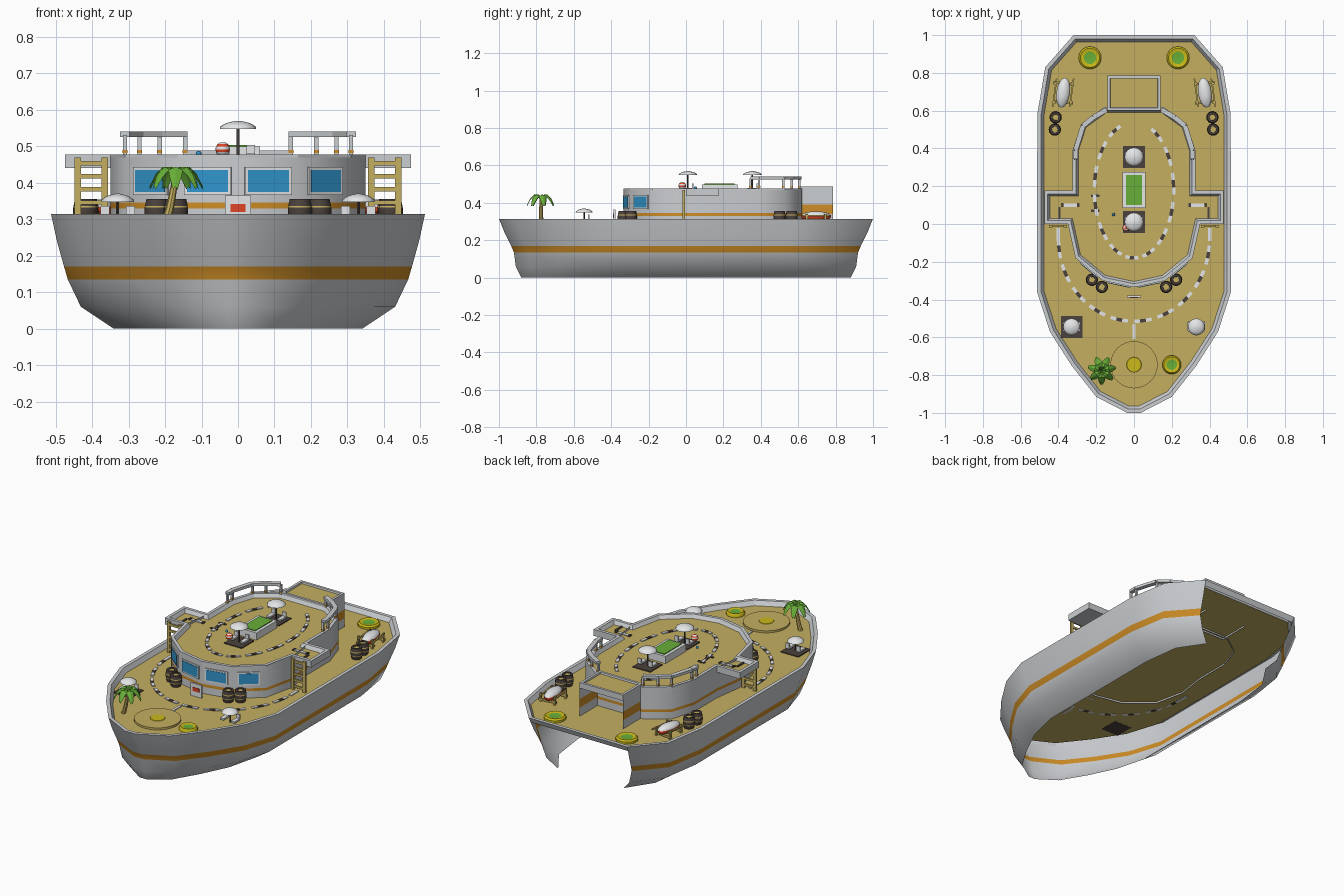
import bpy, bmesh, math
from mathutils import Matrix, Vector

cube = bpy.data.objects.get("Cube")
if cube:
    bpy.data.objects.remove(cube)

COLOURS = {
    "hull_grey": (0.60, 0.62, 0.64), "white": (0.80, 0.81, 0.82),
    "deck_tan": (0.56, 0.43, 0.12), "stripe_orange": (0.62, 0.27, 0.02),
    "window_blue": (0.03, 0.30, 0.60), "leaf_green": (0.14, 0.43, 0.04),
    "trim_red": (0.75, 0.06, 0.02), "ring_yellow": (0.60, 0.49, 0.01),
    "dark_brown": (0.07, 0.053, 0.045)}
NAMES = list(COLOURS)
GREY, WHITE, TAN, ORANGE, BLUE, GREEN, RED, YELLOW, DARK = range(len(NAMES))
MATS = []
for name, rgb in COLOURS.items():
    m = bpy.data.materials.new(name)
    m.use_nodes = True
    m.diffuse_color = (*rgb, 1)
    m.node_tree.nodes["Principled BSDF"].inputs["Base Color"].default_value = (*rgb, 1)
    MATS.append(m)


def make(name, bm, angle=45):
    """Turn a bmesh into an object that carries only the colours it uses."""
    bmesh.ops.recalc_face_normals(bm, faces=bm.faces)
    used = sorted({f.material_index for f in bm.faces})
    for f in bm.faces:
        f.material_index = used.index(f.material_index)
    mesh = bpy.data.meshes.new(name)
    bm.to_mesh(mesh)
    bm.free()
    for i in used:
        mesh.materials.append(MATS[i])
    obj = bpy.data.objects.new(name, mesh)
    bpy.context.collection.objects.link(obj)
    bpy.ops.object.select_all(action='DESELECT')
    obj.select_set(True)
    bpy.context.view_layer.objects.active = obj
    bpy.ops.object.shade_smooth_by_angle(angle=math.radians(angle))


def loft(bm, rings, mats, closed=True, bottom=None, top=None):
    """Skin rings of points; one colour per band, optional caps."""
    vs = [[bm.verts.new(p) for p in r] for r in rings]
    n = len(rings[0])
    for k in range(len(vs) - 1):
        for i in range(n if closed else n - 1):
            j = (i + 1) % n
            f = bm.faces.new((vs[k][i], vs[k][j], vs[k + 1][j], vs[k + 1][i]))
            f.material_index = mats[k] if isinstance(mats, list) else mats
    for ring, m in ((vs[0], bottom), (vs[-1], top)):
        if m is not None:
            bm.faces.new(ring).material_index = m


def box(bm, centre, size, mat, rot=0):
    mtx = Matrix.Translation(centre) @ Matrix.Rotation(rot, 4, 'Z') @ Matrix.Diagonal((*size, 1))
    for v in bmesh.ops.create_cube(bm, size=1, matrix=mtx)["verts"]:
        for f in v.link_faces:
            f.material_index = mat


def beam(bm, a, b, z, width, height, mat):
    d = Vector(b) - Vector(a)
    mid = (Vector(a) + Vector(b)) / 2
    box(bm, (mid.x, mid.y, z), (d.length, width, height), mat, math.atan2(d.y, d.x))


def ellipse(cx, cy, z, rx, ry, n=16, rot=0):
    pts = [(rx * math.cos(t), ry * math.sin(t)) for t in (2 * math.pi * i / n for i in range(n))]
    c, s = math.cos(rot), math.sin(rot)
    return [(cx + x * c - y * s, cy + x * s + y * c, z) for x, y in pts]


def lathe(bm, x, y, z, profile, mats, n=16, bottom=None, top=None):
    loft(bm, [ellipse(x, y, z + h, r, r, n) for r, h in profile], mats, True, bottom, top)


def mirrored(half):
    return half + [(-x, y) for x, y in reversed(half) if x]


def inset(pts, d):
    """Move a clockwise outline inward by d."""
    out = []
    for i, p in enumerate(pts):
        p = Vector(p)
        e1 = (p - Vector(pts[i - 1])).normalized()
        e2 = (Vector(pts[(i + 1) % len(pts)]) - p).normalized()
        n1, n2 = Vector((e1.y, -e1.x)), Vector((e2.y, -e2.x))
        out.append(tuple(p + (n1 + n2) * d / (1 + n1.dot(n2))))
    return out


def at(pts, z, sx=1, sy=1):
    return [(x * sx, y * sy, z) for x, y in pts]


DECK, ROOF = 0.29, 0.457

# Hull shell, open underneath and at the stern
hull = mirrored([(0.32, 1), (0.47, 0.83), (0.512, 0.58), (0.513, -0.36),
                 (0.445, -0.57), (0.33, -0.75), (0.2, -0.915), (0.035, -1)])
bm = bmesh.new()
sections = [(0, 0.665, 0.88), (0.06, 0.84, 0.91), (0.135, 0.91, 0.92), (0.17, 0.93, 0.935),
            (0.24, 0.968, 0.97), (0.315, 1, 1)]
loft(bm, [at(hull, *s) for s in sections], [GREY, GREY, ORANGE, GREY, GREY], closed=False)
make("hull", bm)

# Main deck with its low bulwark
bm = bmesh.new()
loft(bm, [at(hull, 0.285, 0.985, 0.987), at(hull, 0.315), at(inset(hull, 0.02), 0.315),
          at(inset(hull, 0.036), DECK)], GREY, top=TAN)
make("main_deck", bm, 20)

# Cabin walls with a stripe
stern_side = [(0.155, 0.62), (0.28, 0.53), (0.325, 0.39), (0.325, 0.177)]
bow_side = [(0.35, 0), (0.31, -0.18), (0.165, -0.30), (0, -0.335)]
cabin = mirrored(stern_side + bow_side)
bm = bmesh.new()
loft(bm, [at(cabin, z) for z in (0.28, 0.33, 0.346, 0.47)], [GREY, ORANGE, GREY])
make("cabin_walls", bm)

# Roof deck with side wings and parapet
roof = mirrored(stern_side + [(0.475, 0.177), (0.475, 0)] + bow_side)
bm = bmesh.new()
loft(bm, [at(roof, 0.44), at(roof, 0.478), at(inset(roof, 0.018), 0.478),
          at(inset(roof, 0.03), ROOF)], GREY, bottom=GREY, top=TAN)
make("roof_deck", bm, 20)

# Stern shelter, open at the back
shelter = [(-0.14, 0.785), (-0.14, 0.6), (0.14, 0.6), (0.14, 0.785)]
bm = bmesh.new()
loft(bm, [at(shelter, z) for z in (0.28, 0.34, 0.39, 0.46)], [GREY, ORANGE, GREY], closed=False)
lid = shelter
loft(bm, [at(lid, 0.455), at(lid, 0.488), at(inset(lid[::-1], 0.014)[::-1], 0.488),
          at(inset(lid[::-1], 0.016)[::-1], 0.478)], GREY, bottom=GREY, top=TAN)
make("stern_shelter", bm, 20)

# Cabin windows in light frames
bm = bmesh.new()
for s in (1, -1):
    for (ax, ay), (bx, by), w in (((0, -0.335), (0.165, -0.30), 0.115),
                                  ((0.165, -0.30), (0.31, -0.18), 0.105)):
        d = Vector((s * (bx - ax), by - ay)).normalized()
        out = Vector((d.y, -d.x)) * s
        mid = Vector((s * (ax + bx) / 2, (ay + by) / 2)) + out * 0.002
        rot = math.atan2(d.y, d.x)
        box(bm, (*mid, 0.405), (w + 0.016, 0.007, 0.076), WHITE, rot)
        box(bm, (*(mid + out * 0.002), 0.405), (w, 0.007, 0.06), BLUE, rot)
make("windows", bm)

# Curved roof railings
bm = bmesh.new()
for s in (1, -1):
    path = [(s * x, y) for x, y in ((0.145, 0.605), (0.215, 0.565), (0.27, 0.52), (0.31, 0.39), (0.31, 0.345))]
    for a, b in zip(path, path[1:]):
        beam(bm, a, b, 0.533, 0.026, 0.016, GREY)
    for x, y in path:
        box(bm, (x, y, 0.493), (0.012, 0.012, 0.075), GREY)
        box(bm, (x, y, 0.486), (0.014, 0.014, 0.008), ORANGE)
make("roof_railings", bm)

# Ladders under the wings
bm = bmesh.new()
for s in (1, -1):
    for x in (0.365, 0.44):
        box(bm, (s * x, -0.012, 0.38), (0.018, 0.012, 0.18), TAN)
    for k in range(5):
        box(bm, (s * 0.402, -0.012, 0.31 + 0.036 * k), (0.09, 0.01, 0.012), TAN)
make("ladders", bm)

# Dashed walkways on both decks
bm = bmesh.new()
for cy, rx, ry, z, start, end, n in ((-0.08, 0.4, 0.435, DECK, 180, 360, 40),
                                     (0.18, 0.21, 0.36, ROOF, 110, 430, 52)):
    pts = [(rx * math.cos(t), cy + ry * math.sin(t))
           for t in (math.radians(start + (end - start) * i / n) for i in range(n + 1))]
    for i in range(n):
        if i % 4 < 3:
            beam(bm, pts[i], pts[i + 1], z + 0.002, 0.018, 0.006, DARK if i % 2 else WHITE)
for s in (1, -1):
    beam(bm, (s * 0.3, 0.1), (s * 0.37, 0.1), ROOF + 0.002, 0.018, 0.006, WHITE)
    for x in (0.295, 0.38):
        box(bm, (s * x, 0.1, ROOF + 0.003), (0.012, 0.022, 0.007), DARK)
    beam(bm, (s * 0.395, 0.03), (s * 0.395, 0.09), ROOF + 0.002, 0.012, 0.006, DARK)
    beam(bm, (s * 0.4, -0.09), (s * 0.4, -0.02), DECK + 0.002, 0.018, 0.006, WHITE)
beam(bm, (0, -0.61), (0, -0.53), DECK + 0.002, 0.014, 0.006, WHITE)
beam(bm, (-0.205, 0.06), (-0.205, 0.16), ROOF + 0.002, 0.01, 0.006, DARK)
for y in (0.07, 0.15):
    box(bm, (-0.205, y, ROOF + 0.002), (0.045, 0.012, 0.006), DARK)
make("walkways", bm)

# Round bow platform and ring seats
bm = bmesh.new()
lathe(bm, 0, -0.745, DECK, [(0.125, 0), (0.125, 0.012), (0.04, 0.012), (0.038, 0.014)], [TAN, TAN, YELLOW], 32, top=YELLOW)
make("bow_platform", bm)
bm = bmesh.new()
for x, y, r in ((0.2, -0.745, 0.05), (0.233, 0.88, 0.06), (-0.233, 0.88, 0.06)):
    lathe(bm, x, y, DECK, [(r, 0), (r, 0.012), (r * 0.85, 0.02), (r * 0.55, 0.016)], YELLOW, 20, top=GREEN)
make("ring_seats", bm)

# Parasols, mats and loungers
bm = bmesh.new()
for x, y, z, h, r, mat in ((0, 0.01, ROOF, 0.113, 0.05, True), (0, 0.355, ROOF, 0.113, 0.05, True),
                           (-0.33, -0.545, DECK, 0.08, 0.045, True), (0.33, -0.545, DECK, 0.08, 0.045, False)):
    lathe(bm, x, y, z, [(0.004, 0), (0.004, h - 0.01)], DARK, 8)
    lathe(bm, x, y, z + h, [(r, -0.022), (r * 0.96, -0.015), (r * 0.65, -0.006), (0.006, 0)], WHITE, bottom=WHITE, top=WHITE)
    if mat:
        box(bm, (x, y, z + 0.002), (0.115, 0.115, 0.006), DARK)
    for s in (1, -1):
        box(bm, (x + s * 0.035, y, z + 0.018), (0.024, 0.05, 0.01), WHITE)
        box(bm, (x + s * 0.035, y + 0.025, z + 0.032), (0.024, 0.008, 0.03), WHITE)
make("parasols", bm)

# Roof pool
bm = bmesh.new()
box(bm, (0, 0.18, ROOF + 0.02), (0.12, 0.19, 0.045), WHITE)
box(bm, (0, 0.18, ROOF + 0.044), (0.085, 0.16, 0.006), GREEN)
make("roof_pool", bm)

# Play balls
bm = bmesh.new()
for x, y, r, cols in ((-0.042, -0.02, 0.02, (RED, WHITE)), (-0.108, 0.05, 0.008, (BLUE, BLUE))):
    arc = [(r * math.sin(math.pi * k / 8), r - r * math.cos(math.pi * k / 8)) for k in range(1, 8)]
    lathe(bm, x, y, ROOF + 0.015, arc, [cols[k % 2] for k in range(6)], 12, cols[0], cols[0])
make("play_balls", bm)

# Barrels
bm = bmesh.new()
for s in (1, -1):
    for x, y in ((0.415, 0.565), (0.419, 0.5), (0.223, -0.295), (0.17, -0.333)):
        lathe(bm, s * x, y, DECK, [(0.027, 0), (0.032, 0.02), (0.033, 0.025), (0.033, 0.042), (0.032, 0.047), (0.028, 0.066),
                                   (0.017, 0.066), (0.016, 0.062)],
              [DARK, TAN, DARK, TAN, DARK, DARK, DARK], 14, top=TAN)
make("barrels", bm)

# Lifeboats on cradles
bm = bmesh.new()
for s in (1, -1):
    rings = [(0.5, 0.012), (0.85, 0.022), (1, 0.032), (1, 0.044), (0.8, 0.056), (0.3, 0.064)]
    loft(bm, [ellipse(s * 0.375, 0.695, DECK + h, 0.036 * k, 0.08 * k, 16, s * 0.14) for k, h in rings],
         [RED, RED, RED, WHITE, WHITE], True, RED, WHITE)
    for y in (0.645, 0.745):
        box(bm, (s * 0.375, y, DECK + 0.014), (0.105, 0.012, 0.012), TAN, s * 0.14)
        for dx in (-0.045, 0.045):
            box(bm, (s * 0.375 + dx, y, DECK + 0.025), (0.01, 0.012, 0.05), TAN, s * 0.14)
    for dx in (-0.045, 0.045):
        box(bm, (s * 0.375 + dx, 0.695, DECK + 0.04), (0.008, 0.15, 0.008), TAN, s * 0.14)
make("lifeboats", bm)

# Standing sign with a red badge
bm = bmesh.new()
box(bm, (0, -0.383, 0.327), (0.072, 0.01, 0.076), WHITE)
box(bm, (0, -0.388, 0.331), (0.042, 0.006, 0.022), RED)
make("standing_sign", bm)

# Palm tree
bm = bmesh.new()
loft(bm, [ellipse(-0.2 + 0.03 * t ** 0.7, -0.775, DECK + 0.135 * t, 0.013 - 0.005 * t, 0.013 - 0.005 * t, 8)
          for t in (0, 0.25, 0.5, 0.75, 1)], TAN)
for i in range(7):
    a = math.tau * i / 7 + 0.2
    c, s = math.cos(a), math.sin(a)
    rings = []
    for t in (0, 0.25, 0.5, 0.75, 1):
        r, w = 0.075 * t, 0.004 + 0.016 * math.sin(math.pi * t * 0.95)
        z = 0.425 + 0.11 * t - 0.145 * t * t
        rings.append([(-0.17 + r * c - k * w * s, -0.775 + r * s + k * w * c, z - 0.008 * abs(k)) for k in (-1, 0, 1)])
    loft(bm, rings, GREEN, closed=False)
make("palm_tree", bm, 20)
